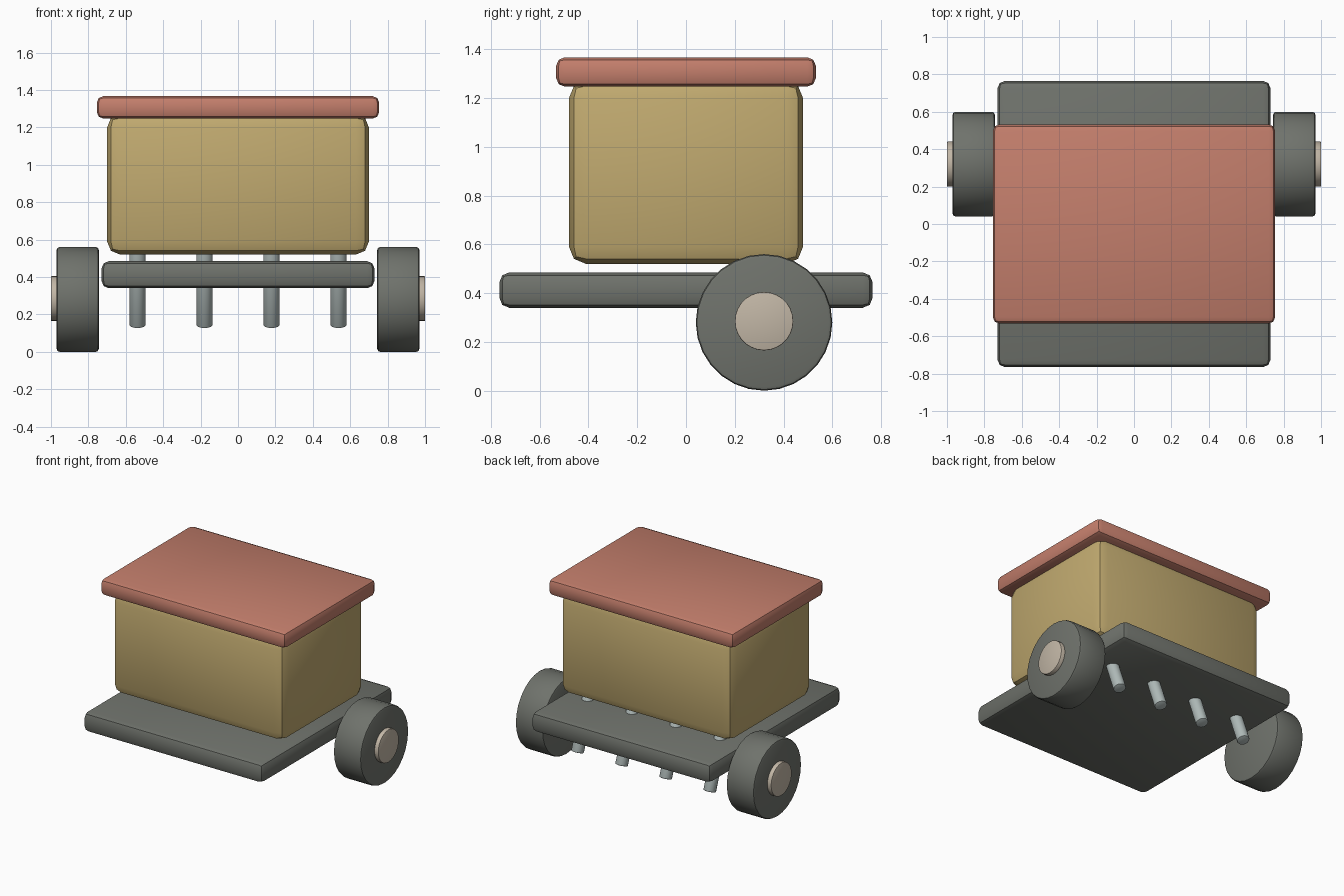
import bpy
from math import radians, pi, cos, tan
from mathutils import Matrix

cube = bpy.data.objects.get("Cube")
if cube:
    bpy.data.objects.remove(cube, do_unlink=True)


def material(name, rgb):
    m = bpy.data.materials.new(name)
    m.use_nodes = True
    m.diffuse_color = (*rgb, 1)
    m.node_tree.nodes["Principled BSDF"].inputs["Base Color"].default_value = (*rgb, 1)
    return m


tan_body = material("tan", (0.53, 0.40, 0.16))
brick_red = material("brick_red", (0.55, 0.21, 0.15))
dark_grey = material("dark_grey", (0.16, 0.17, 0.15))
cream = material("cream", (0.54, 0.47, 0.38))
steel = material("steel", (0.42, 0.48, 0.47))


def finish(obj, name, mat, bevel, segments):
    """Name, colour, bevel and smooth a new part."""
    obj.name = obj.data.name = name
    obj.data.materials.append(mat)
    if bevel:
        mod = obj.modifiers.new("Bevel", "BEVEL")
        mod.width = bevel
        mod.segments = segments
        mod.limit_method = "ANGLE"
        mod.angle_limit = radians(40)
        bpy.ops.object.modifier_apply(modifier=mod.name)
    bpy.ops.object.shade_smooth_by_angle(angle=radians(30))
    return obj


def block(name, size, z_bottom, mat, bevel):
    """Box centred on the origin in plan, with rounded edges."""
    bpy.ops.mesh.primitive_cube_add(size=1)
    obj = bpy.context.object
    obj.data.transform(Matrix.Translation((0, 0, z_bottom + size[2] / 2))
                       @ Matrix.Diagonal((*size, 1)))
    return finish(obj, name, mat, bevel, 2)


def rod(name, centre, radius, length, rotation, mat, sides, bevel=0):
    bpy.ops.mesh.primitive_cylinder_add(vertices=sides, radius=radius, depth=length,
                                        location=centre, rotation=rotation)
    return finish(bpy.context.object, name, mat, bevel, 2)


# Deck, hopper body and lid
block("deck", (1.46, 1.53, 0.145), 0.34, dark_grey, 0.04)
block("body", (1.40, 0.96, 0.75), 0.52, tan_body, 0.07)
block("lid", (1.51, 1.065, 0.12), 1.247, brick_red, 0.035)

# Wheels with hub caps
for side, x in (("left", 1), ("right", -1)):
    rod(side + "_wheel", (x * 0.857, 0.32, 0.28), 0.28, 0.225,
        (0, pi / 2, 0), dark_grey, 28, 0.015)
    rod(side + "_hub", (x * 0.96, 0.32, 0.285), 0.12, 0.08,
        (0, pi / 2, 0), cream, 28, 0.004)

# Slanted pins running down through the deck
tilt = radians(20)
z_mid = 0.345
for i in range(4):
    rod(f"pin_{i + 1}", (-0.537 + i * 0.358, 0.42 + (0.34 - z_mid) * tan(tilt), z_mid),
        0.043, 0.41 / cos(tilt), (tilt, 0, 0), steel, 14, 0.006)
